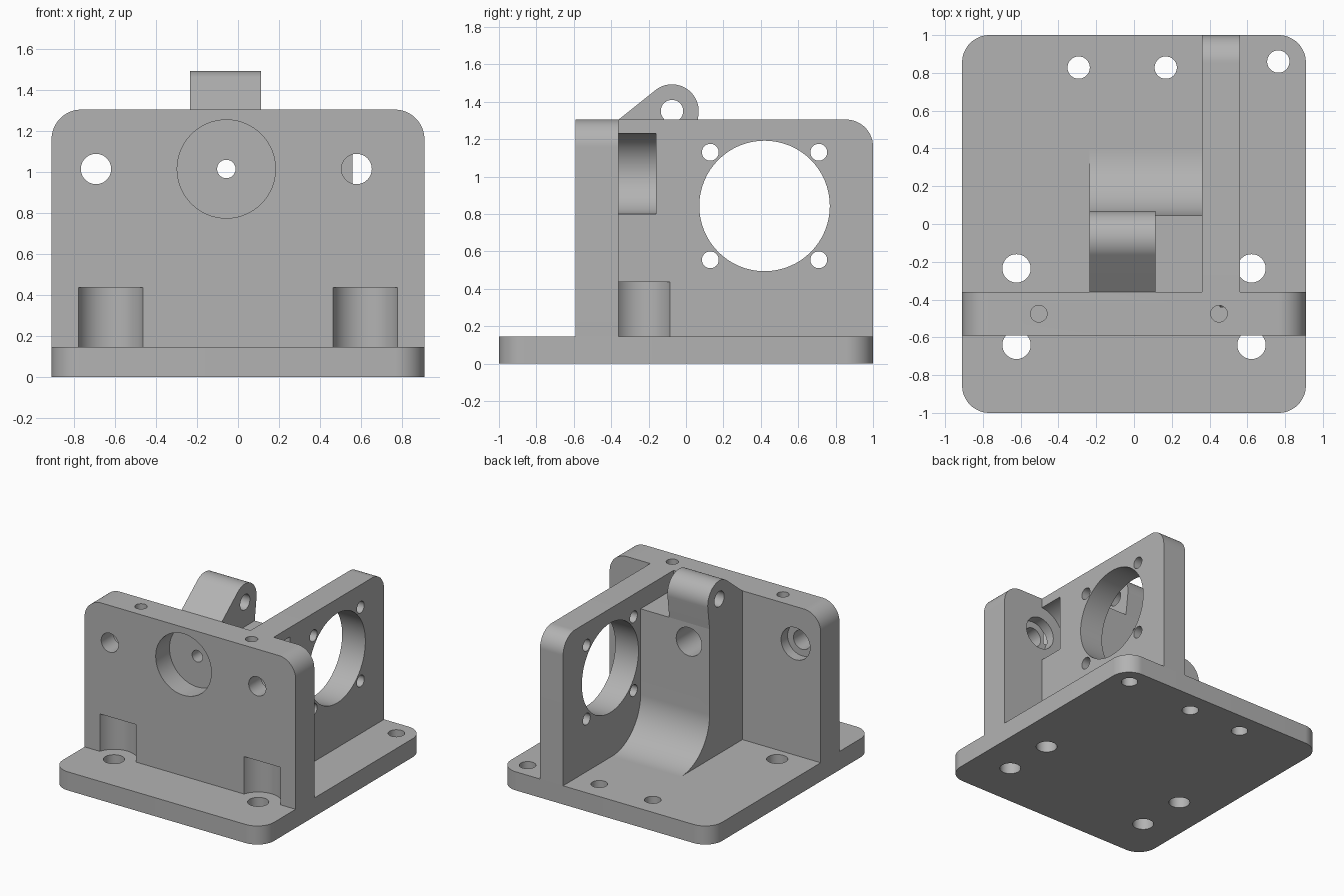
import bpy, bmesh
from math import radians, cos, sin

if "Cube" in bpy.data.objects:
    bpy.data.objects.remove(bpy.data.objects["Cube"], do_unlink=True)

GREY = (0.45, 0.45, 0.45, 1)
grey = bpy.data.materials.new("plain_grey")
grey.use_nodes = True
grey.diffuse_color = GREY
grey.node_tree.nodes["Principled BSDF"].inputs["Base Color"].default_value = GREY

# Places a profile point (u, v) at distance w along the extrusion axis
PLACE = {"x": lambda u, v, w: (w, u, v),
         "y": lambda u, v, w: (u, w, v),
         "z": lambda u, v, w: (u, v, w)}


def arc(u, v, r, start, end, n=24):
    angles = [radians(start + (end - start) * i / n) for i in range(n + 1)]
    return [(u + r * cos(a), v + r * sin(a)) for a in angles]


def prism(name, profile, axis, lo, hi):
    bm = bmesh.new()
    rings = [[bm.verts.new(PLACE[axis](u, v, w)) for u, v in profile] for w in (lo, hi)]
    for ring in rings:
        bm.faces.new(ring)
    n = len(profile)
    for i in range(n):
        j = (i + 1) % n
        bm.faces.new((rings[0][i], rings[0][j], rings[1][j], rings[1][i]))
    bmesh.ops.recalc_face_normals(bm, faces=bm.faces)
    mesh = bpy.data.meshes.new(name)
    bm.to_mesh(mesh)
    bm.free()
    mesh.materials.append(grey)
    obj = bpy.data.objects.new(name, mesh)
    bpy.context.collection.objects.link(obj)
    return obj


def bore(obj, axis, u, v, r, lo, hi):
    """Cut a round hole of radius r through obj from lo to hi along axis."""
    cutter = prism("cutter", arc(u, v, r, 0, 360, 64)[:-1], axis, lo, hi)
    cutter.hide_render = True
    mod = obj.modifiers.new("bore", "BOOLEAN")
    mod.operation = "DIFFERENCE"
    mod.solver = "EXACT"
    mod.object = cutter
    bpy.context.view_layer.objects.active = obj
    bpy.ops.object.modifier_apply(modifier=mod.name)
    bpy.data.objects.remove(cutter, do_unlink=True)


W, T, TOP, R = 0.91, 0.145, 1.305, 0.145     # half width, base thickness, wall top, corner radius
FRONT, BACK = -0.59, -0.36                   # faces of the front wall
BOLT_X, BOLT_Y = 0.622, (-0.235, -0.64)      # main base bolts
AXIS_X, AXIS_Z = -0.057, 1.015               # central bore

# Base plate with rounded corners and seven bolt holes
outline = (arc(W - R, 1 - R, R, 0, 90) + arc(R - W, 1 - R, R, 90, 180)
           + arc(R - W, R - 1, R, 180, 270) + arc(W - R, R - 1, R, 270, 360))
base = prism("base_plate", outline, "z", 0, T)
for sx in (-1, 1):
    for y in BOLT_Y:
        bore(base, "z", sx * BOLT_X, y, 0.075, -0.1, 0.3)
for x, y in ((-0.293, 0.828), (0.168, 0.828), (0.764, 0.86)):
    bore(base, "z", x, y, 0.059, -0.1, 0.3)

# Front wall with rounded top corners
outline = [(-W, T), (W, T)] + arc(W - R, TOP - R, R, 0, 90) + arc(R - W, TOP - R, R, 90, 180)
wall = prism("front_wall", outline, "y", FRONT, BACK)
for sx in (-1, 1):
    # clearance for the bolt heads, screw hole with rear counterbore, blind hole in the top
    bore(wall, "z", sx * BOLT_X, BOLT_Y[1], 0.165, 0, 0.437)
    screw_x = AXIS_X + sx * 0.636
    bore(wall, "y", screw_x, AXIS_Z, 0.074, -0.8, 0)
    bore(wall, "y", screw_x, AXIS_Z, 0.125, BACK - 0.08, 0)
    bore(wall, "z", -0.027 + sx * 0.477, -0.475, 0.044, 1.0, 1.5)
bore(wall, "y", AXIS_X, AXIS_Z, 0.24, -0.8, FRONT + 0.17)
bore(wall, "y", AXIS_X, AXIS_Z, 0.045, -0.8, 0)

# Side wall with the large round opening and four screw holes
outline = [(BACK, T), (1, T)] + arc(1 - R, TOP - R, R, 0, 90) + [(BACK, TOP)]
side = prism("side_wall", outline, "x", 0.36, 0.56)
bore(side, "x", 0.42, 0.843, 0.349, 0, 1)
for y in (0.13, 0.71):
    for z in (0.555, 1.13):
        bore(side, "x", y, z, 0.045, 0, 1)
# clearances for the nearby bolt and screw heads
bore(side, "z", BOLT_X, BOLT_Y[0], 0.163, 0, 0.437)
bore(side, "y", AXIS_X + 0.636, AXIS_Z, 0.217, -0.6, -0.16)

# Bearing block that sweeps down into the base
FACE, SHELF, SWEEP = 0.045, 1.16, 0.35
outline = (arc(FACE + SWEEP, T + SWEEP, SWEEP, 270, 180, 32)
           + [(FACE, SHELF), (BACK, SHELF), (BACK, T)])
block = prism("bearing_block", outline, "x", -0.235, 0.36)
bore(block, "y", AXIS_X, AXIS_Z, 0.045, -0.8, 0.5)
bore(block, "y", AXIS_X, AXIS_Z, 0.11, -0.3, 0.5)

# Hinge lug on top of the block
outline = [(BACK, SHELF), (FACE, SHELF)] + arc(-0.075, 1.35, 0.143, -7, 129, 40) + [(BACK, TOP)]
lug = prism("hinge_lug", outline, "x", -0.235, 0.113)
bore(lug, "x", -0.075, 1.35, 0.06, -1, 1)

# Smooth the round surfaces and keep the edges sharp
bpy.ops.object.select_all(action="DESELECT")
for part in (base, wall, side, block, lug):
    part.select_set(True)
bpy.context.view_layer.objects.active = base
bpy.ops.object.shade_smooth_by_angle(angle=radians(30))
